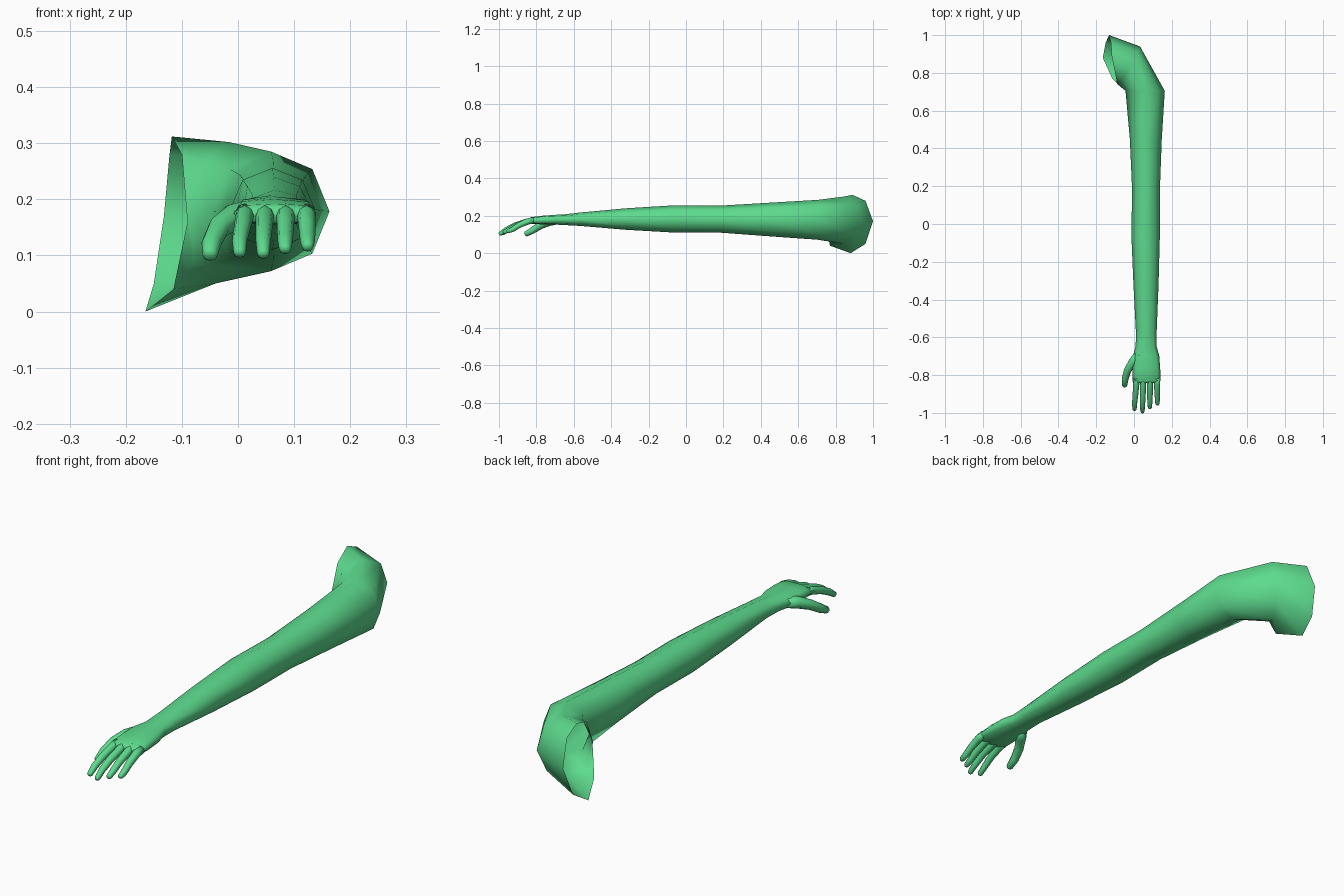
import bpy, bmesh, math
from mathutils import Vector

if "Cube" in bpy.data.objects:
    bpy.data.objects.remove(bpy.data.objects["Cube"])

SIDES = 8
green = bpy.data.materials.new("green")
green.diffuse_color = (0.11, 0.71, 0.27, 1)
green.use_nodes = True
green.node_tree.nodes["Principled BSDF"].inputs["Base Color"].default_value = green.diffuse_color


def ring(c, u, v, square=1.0):
    """Octagonal section: centre plus side and up half-axes; square < 1 makes it boxier."""
    pts = []
    for i in range(SIDES):
        a = 2 * math.pi * i / SIDES
        f = lambda t: math.copysign(abs(t) ** square, t) if abs(t) > 1e-6 else 0
        pts.append(Vector(c) + Vector(u) * f(math.cos(a)) + Vector(v) * f(math.sin(a)))
    return pts


def loft(name, rings, cap_start=False):
    bm = bmesh.new()
    rows = [[bm.verts.new(p) for p in r] for r in rings]
    for a, b in zip(rows, rows[1:]):
        for i in range(SIDES):
            j = (i + 1) % SIDES
            bm.faces.new((a[i], a[j], b[j], b[i]))
    bm.faces.new(rows[-1])
    if cap_start:
        bm.faces.new(rows[0][::-1])
    bmesh.ops.recalc_face_normals(bm, faces=bm.faces)
    # Make sure the normals of the open shell point outwards
    f = min(bm.faces, key=lambda f: f.calc_center_median().y)
    if f.normal.y > 0:
        bmesh.ops.reverse_faces(bm, faces=bm.faces)
    for f in bm.faces:
        f.smooth = True
    me = bpy.data.meshes.new(name)
    bm.to_mesh(me)
    bm.free()
    me.materials.append(green)
    ob = bpy.data.objects.new(name, me)
    bpy.context.collection.objects.link(ob)
    return ob


def digit(name, path, widths):
    """Tapered finger along a path with a rounded tip."""
    path = [Vector(p) for p in path]
    rings = []
    for i, (p, w) in enumerate(zip(path, widths)):
        d = (path[min(i + 1, len(path) - 1)] - path[max(i - 1, 0)]).normalized()
        up = Vector((1, 0, 0)).cross(d).normalized()
        side = d.cross(up).normalized()
        rings.append(ring(p, side * w, up * w))
    tip = rings[-1]
    c = path[-1]
    rings.append([c + (p - c) * 0.6 + d * 0.006 for p in tip])
    loft(name, rings, True)


# Open shoulder end, starting from the outer side and going over the top
shoulder = [Vector(p) for p in (
    (-0.132, 1.0, 0.17), (-0.122, 0.96, 0.28), (-0.118, 0.89, 0.312), (-0.1, 0.80, 0.28),
    (-0.09, 0.745, 0.16), (-0.115, 0.77, 0.04), (-0.165, 0.88, 0.0), (-0.15, 0.96, 0.05))]
rings = [shoulder,
         ring((-0.028, 0.84, 0.176), (0.06, 0.10, 0.003), (0.012, 0.0, 0.126))]

# Arm and palm sections: y, x min, x max, z min, z max, squareness
for y, x0, x1, z0, z1, sq in (
        (0.705, -0.045, 0.163, 0.072, 0.285, 1),
        (0.45, -0.022, 0.147, 0.09, 0.27, 1),
        (0.18, -0.01, 0.137, 0.11, 0.254, 1),
        (-0.06, -0.014, 0.137, 0.11, 0.256, 1),
        (-0.32, -0.003, 0.13, 0.125, 0.240, 1),
        (-0.57, 0.01, 0.12, 0.146, 0.217, 1),
        (-0.645, 0.009, 0.119, 0.150, 0.208, 0.85),
        (-0.70, -0.006, 0.134, 0.153, 0.205, 0.7),
        (-0.77, -0.007, 0.139, 0.154, 0.200, 0.6),
        (-0.83, -0.008, 0.139, 0.157, 0.192, 0.55),
        (-0.843, -0.004, 0.135, 0.161, 0.184, 0.55)):
    rings.append(ring(((x0 + x1) / 2, y, (z0 + z1) / 2),
                      ((x1 - x0) / 2, 0, 0), (0, 0, (z1 - z0) / 2), sq))
loft("arm_and_palm", rings)

# Four fingers curling down
for name, xb, xt, tip, z in (("index_finger", 0.012, 0.003, -0.982, 0.105),
                             ("middle_finger", 0.048, 0.045, -0.994, 0.103),
                             ("ring_finger", 0.085, 0.084, -0.972, 0.112),
                             ("little_finger", 0.122, 0.124, -0.953, 0.117)):
    s = tip + 0.83
    mid = (xb + xt) / 2
    digit(name, [(xb, -0.815, 0.176), (xb, -0.845, 0.170), (mid, -0.83 + s * 0.5, 0.150),
                 (xt, -0.83 + s * 0.8, 0.126), (xt, tip, z)],
          [0.017, 0.0165, 0.015, 0.0135, 0.011])

# Thumb
digit("thumb", [(0.025, -0.69, 0.178), (-0.005, -0.73, 0.170), (-0.034, -0.775, 0.150),
                (-0.047, -0.82, 0.122), (-0.050, -0.856, 0.102)],
      [0.024, 0.024, 0.020, 0.018, 0.014])
